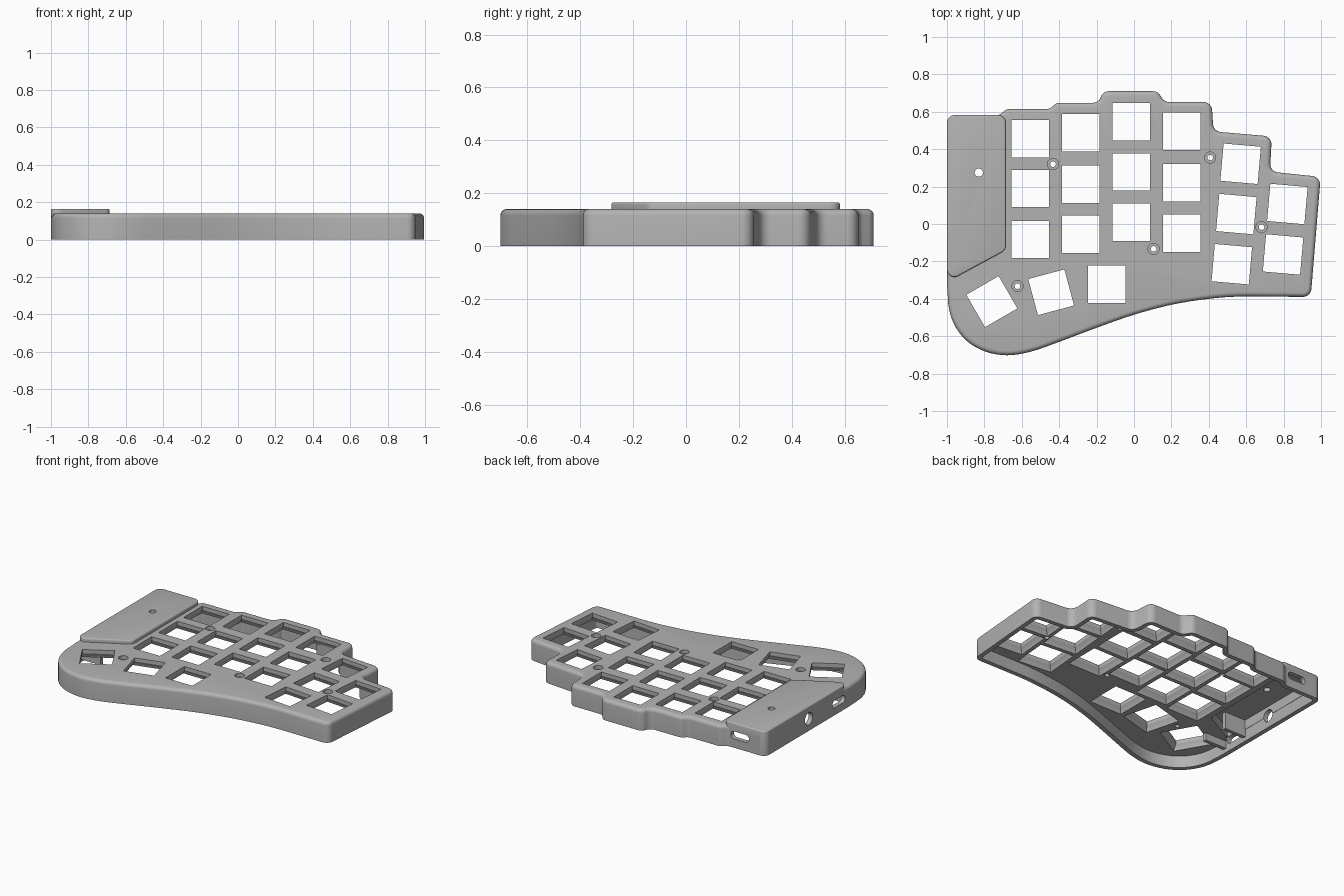
import bpy, bmesh, math
from mathutils import Vector, Matrix

if "Cube" in bpy.data.objects:
    bpy.data.objects.remove(bpy.data.objects["Cube"])

grey = bpy.data.materials.new("case_grey")
grey.use_nodes = True
grey.diffuse_color = (0.45, 0.45, 0.45, 1)
grey.node_tree.nodes["Principled BSDF"].inputs["Base Color"].default_value = (0.45, 0.45, 0.45, 1)

TOP, COVER_TOP, CEILING, WALL = 0.14, 0.165, 0.08, 0.03


def rounded(points, radius, steps=6):
    """Round the corners of a closed counter-clockwise polygon."""
    out, n = [], len(points)
    for i in range(n):
        p = Vector(points[i])
        a, b = Vector(points[i - 1]) - p, Vector(points[(i + 1) % n]) - p
        turn = math.pi - a.angle(b)
        if turn < 0.3:
            out.append(p)
            continue
        t = min(radius * math.tan(turn / 2), a.length * 0.48, b.length * 0.48)
        start, end = p + a.normalized() * t, p + b.normalized() * t
        r = t / math.tan(turn / 2)
        centre = p + (a.normalized() + b.normalized()).normalized() * math.hypot(r, t)
        for k in range(steps + 1):
            u, v = start - centre, end - centre
            ang = turn * k / steps
            w = (u * math.sin(turn - ang) + v * math.sin(ang)) / math.sin(turn)
            out.append(centre + w)
    return out


def inset(points, d):
    """Move a counter-clockwise outline inwards by d."""
    out, n = [], len(points)
    for i, p in enumerate(points):
        e1 = (p - points[i - 1]).normalized()
        e2 = (points[(i + 1) % n] - p).normalized()
        n1, n2 = Vector((-e1.y, e1.x)), Vector((-e2.y, e2.x))
        out.append(p + (n1 + n2) * d / (1 + n1.dot(n2)))
    return out


def loft(bm, rings, matrix=Matrix()):
    """Skin closed (outline, z) rings into a capped solid."""
    loops = [[bm.verts.new(matrix @ Vector((p[0], p[1], z))) for p in pts] for pts, z in rings]
    bm.faces.new(loops[0][::-1])
    bm.faces.new(loops[-1])
    n = len(loops[0])
    for lo, hi in zip(loops, loops[1:]):
        for i in range(n):
            j = (i + 1) % n
            bm.faces.new((lo[i], lo[j], hi[j], hi[i]))


def finish(bm, name):
    bmesh.ops.recalc_face_normals(bm, faces=bm.faces)
    mesh = bpy.data.meshes.new(name)
    bm.to_mesh(mesh)
    bm.free()
    ob = bpy.data.objects.new(name, mesh)
    mesh.materials.append(grey)
    bpy.context.collection.objects.link(ob)
    return ob


def solid(name, rings):
    bm = bmesh.new()
    loft(bm, rings)
    return finish(bm, name)


def combine(target, other, operation):
    mod = target.modifiers.new(operation, "BOOLEAN")
    mod.operation, mod.object, mod.solver = operation, other, "EXACT"
    bpy.context.view_layer.objects.active = target
    bpy.ops.object.modifier_apply(modifier=mod.name)
    bpy.data.objects.remove(other)


def domed(outline, z, r, steps):
    """Rings for a solid standing on the ground with a rounded top edge."""
    rings = [(outline, 0)]
    for k in range(steps + 1):
        a = math.pi / 2 * k / steps
        rings.append((inset(outline, r * (1 - math.cos(a))), z - r + r * math.sin(a)))
    return rings


def rect(w, h):
    return [(-w / 2, -h / 2), (w / 2, -h / 2), (w / 2, h / 2), (-w / 2, h / 2)]


def circle(r, n=24):
    return [(r * math.cos(math.tau * i / n), r * math.sin(math.tau * i / n)) for i in range(n)]


# smooth front edge with the bulging thumb end
ctrl = [(0.94, -0.39), (0.6, -0.387), (0.4, -0.4), (0.2, -0.432), (0, -0.485), (-0.2, -0.555),
        (-0.4, -0.63), (-0.55, -0.682), (-0.68, -0.702), (-0.8, -0.68), (-0.9, -0.62),
        (-0.965, -0.53), (-0.993, -0.43), (-1, -0.31)]
front = []
for i in range(1, len(ctrl) - 2):
    p0, p1, p2, p3 = [Vector(c) for c in ctrl[i - 1:i + 3]]
    for k in range(4):
        t = k / 4
        front.append(0.5 * (2 * p1 + (p2 - p0) * t + (2 * p0 - 5 * p1 + 4 * p2 - p3) * t * t
                            + (3 * p1 - p0 - 3 * p2 + p3) * t ** 3))
front += [Vector(c) for c in ctrl[-2:]]

# stepped back edge, listed from the thumb side round to the outer end
back = [(-1, 0.582), (-0.72, 0.582), (-0.68, 0.615), (-0.45, 0.615), (-0.415, 0.648), (-0.19, 0.648),
        (-0.165, 0.71), (0.125, 0.71), (0.165, 0.652), (0.415, 0.652), (0.425, 0.495),
        (0.737, 0.468), (0.727, 0.28), (0.998, 0.252), (0.945, -0.39)]
outline = rounded(([Vector(b) for b in back] + front)[::-1], 0.045)
cover = rounded([(-1, -0.31), (-0.686, -0.14), (-0.686, 0.582), (-1, 0.582)], 0.04)

# outer body and raised controller cover
case = solid("keyboard_case", domed(outline, TOP, 0.024, 5))
combine(case, solid("controller_cover", domed(cover, COVER_TOP, 0.008, 3)), "UNION")

# hollow underside
combine(case, solid("cavity", [(inset(outline, WALL), -0.05), (inset(outline, WALL), CEILING)]), "DIFFERENCE")
room = inset(cover, WALL + 0.002)
combine(case, solid("controller_room", [(room, 0.03), (room, COVER_TOP - 0.02)]), "DIFFERENCE")

# key openings: x, y, turn in degrees
keys = []
for x, ys in ((-0.555, (0.455, 0.19, -0.083)), (-0.285, (0.487, 0.213, -0.055)),
              (-0.015, (0.547, 0.278, 0.01)), (0.255, (0.495, 0.22, -0.05))):
    keys += [(x, y, 0) for y in ys]
keys += [(0.57, 0.322, -5), (0.547, 0.053, -5), (0.523, -0.215, -5), (0.82, 0.107, -5), (0.797, -0.163, -5),
         (-0.76, -0.415, 30), (-0.443, -0.365, 15), (-0.145, -0.322, 0)]
bm = bmesh.new()
for x, y, deg in keys:
    place = Matrix.Translation((x, y, 0)) @ Matrix.Rotation(math.radians(deg), 4, "Z")
    loft(bm, [(rect(0.245, 0.245), CEILING - 0.01), (rect(0.24, 0.24), CEILING + 0.005),
              (rect(0.2, 0.2), TOP - 0.025), (rect(0.2, 0.2), 0.2)], place)
combine(case, finish(bm, "key_cutters"), "DIFFERENCE")

# countersunk screw holes and the reset pinhole
bm = bmesh.new()
for x, y in ((-0.433, 0.32), (0.407, 0.355), (0.682, -0.017), (0.105, -0.133), (-0.623, -0.332)):
    loft(bm, [(circle(0.015), 0.05), (circle(0.015), TOP - 0.025),
              (circle(0.03), TOP - 0.025), (circle(0.03), 0.2)], Matrix.Translation((x, y, 0)))
loft(bm, [(circle(0.022), 0.1), (circle(0.022), 0.2)], Matrix.Translation((-0.83, 0.275, 0)))
combine(case, finish(bm, "screw_cutters"), "DIFFERENCE")

# side ports: cable slot at the back, round jack and switch slot on the side
bm = bmesh.new()
slot = rounded(rect(0.135, 0.05), 0.024)
span = [-0.05, 0.05]
loft(bm, [(slot, z) for z in span],
     Matrix.Translation((-0.81, 0.57, 0.085)) @ Matrix.Rotation(math.pi / 2, 4, "X"))
side = Matrix.Rotation(math.pi / 2, 4, "Z") @ Matrix.Rotation(math.pi / 2, 4, "X")
loft(bm, [(circle(0.041), z) for z in span], Matrix.Translation((-1, 0.12, 0.082)) @ side)
loft(bm, [(slot, z) for z in span], Matrix.Translation((-1, -0.2, 0.075)) @ side)
combine(case, finish(bm, "port_cutters"), "DIFFERENCE")

# ribs that hold the power switch
bm = bmesh.new()
for y, z in ((-0.11, 0.15), (-0.295, 0.085)):
    loft(bm, [(rect(0.17, 0.025), 0.03), (rect(0.17, 0.025), z)], Matrix.Translation((-0.895, y, 0)))
finish(bm, "switch_holder_ribs")

bpy.ops.object.select_all(action="DESELECT")
case.select_set(True)
bpy.context.view_layer.objects.active = case
bpy.ops.object.shade_smooth_by_angle(angle=math.radians(32))
